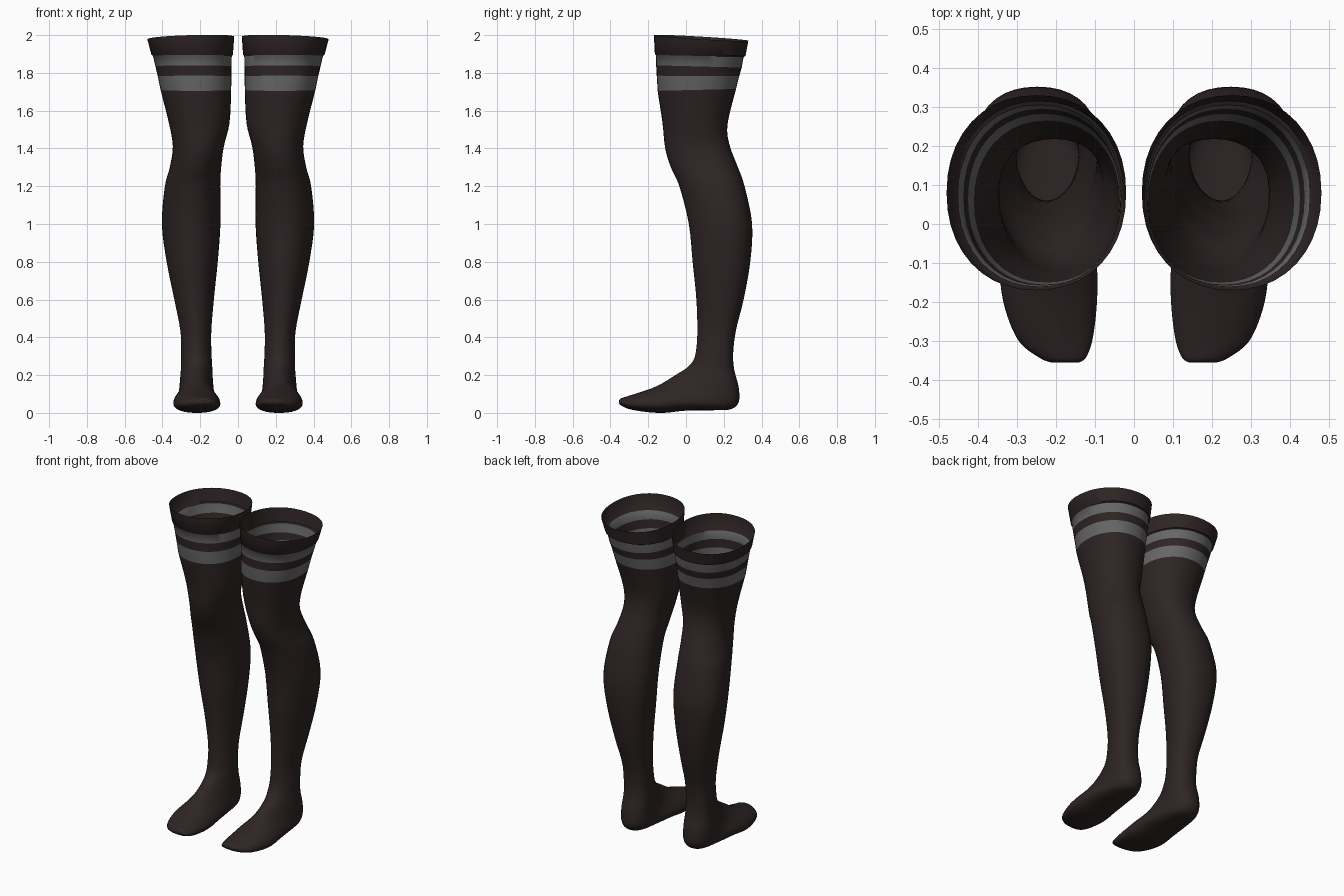
import bpy
import bmesh
from math import cos, sin, pi, copysign
from mathutils import Vector

cube = bpy.data.objects.get("Cube")
if cube:
    bpy.data.objects.remove(cube, do_unlink=True)


def make_material(name, colour):
    mat = bpy.data.materials.new(name)
    mat.use_nodes = True
    mat.diffuse_color = colour
    mat.node_tree.nodes["Principled BSDF"].inputs["Base Color"].default_value = colour
    return mat


dark = make_material("dark brown knit", (0.028, 0.018, 0.018, 1))
grey = make_material("grey stripe", (0.135, 0.135, 0.135, 1))

# Each ring: front y, front z, back y, back z, inner x, outer x
CUFF_RINGS = [
    (-.17, 2, .33, 1.97, .02, .48),
    (-.165, 1.9, .315, 1.89, .027, .458),
    (-.16, 1.895, .305, 1.885, .033, .45),
    (-.158, 1.84, .295, 1.828, .034, .437),
    (-.155, 1.785, .282, 1.783, .035, .425),
    (-.15, 1.705, .265, 1.715, .036, .41),
]
LEG_RINGS = [
    (-.125, 1.54, .22, 1.53, .045, .366),
    (-.11, 1.4, .23, 1.42, .075, .345),
    (-.08, 1.3, .275, 1.3, .09, .36),
    (-.035, 1.2, .31, 1.2, .096, .385),
    (.015, 1, .35, 1, .096, .4),
    (.035, .8, .34, .8, .11, .375),
    (.055, .6, .305, .6, .13, .335),
    (.06, .42, .265, .44, .143, .303),
]
# These rings swing forward from the ankle to the toes
FOOT_RINGS = [
    (.05, .31, .25, .32, .142, .3),
    (.03, .265, .255, .23, .138, .3),
    (0, .235, .278, .14, .135, .305),
    (-.04, .21, .28, .06, .13, .31),
    (-.08, .185, .24, .02, .124, .316),
    (-.12, .16, .15, .014, .114, .326),
    (-.17, .135, 0, .012, .1, .338),
    (-.21, .12, -.12, 0, .096, .339),
    (-.26, .104, -.22, .006, .1, .322),
    (-.31, .088, -.3, .02, .11, .29),
    (-.345, .077, -.342, .038, .125, .24),
    (-.355, .065, -.355, .052, .142, .21),
]
KEYS = [Vector(k) for k in CUFF_RINGS + LEG_RINGS + FOOT_RINGS]
STRIPES = (2, 4)
SIDES = 40
STEPS = 4


def blend(i, t):
    """Smooth curve through the key rings."""
    a, b, c, d = (KEYS[min(max(j, 0), len(KEYS) - 1)] for j in range(i - 1, i + 3))
    return (2 * b + (c - a) * t + (2 * a - 5 * b + 4 * c - d) * t ** 2
            + (3 * b - a - 3 * c + d) * t ** 3) / 2


def soften(v):
    """Slightly squared circle."""
    return copysign(abs(v) ** 0.93, v)


def ring_points(key, egg, tilt, side):
    """Closed section, narrower at the front by the egg factor."""
    fy, fz, by, bz, x_in, x_out = key
    mid_x, half = (x_in + x_out) / 2, (x_out - x_in) / 2
    points = []
    for s in range(SIDES):
        c, w = soften(cos(2 * pi * s / SIDES)), soften(sin(2 * pi * s / SIDES))
        x = half * w * (1 - egg * c)
        y = (fy + by) / 2 + (fy - by) / 2 * c
        z = (fz + bz) / 2 + (fz - bz) / 2 * c - tilt * x
        points.append((side * (mid_x + x), y, z))
    return points


def build_stocking(name, side):
    # Straight segments in the striped cuff, curved ones below it
    sections = []
    last_cuff = len(CUFF_RINGS) - 1
    for i in range(len(KEYS) - 1):
        if i < last_cuff:
            sections.append((KEYS[i], 0, i in STRIPES))
        else:
            for k in range(STEPS):
                t = k / STEPS
                egg = 0.18 * min(1, (i + t - last_cuff) / 5)
                sections.append((blend(i, t), egg, False))
    sections.append((KEYS[-1], 0.18, False))

    bm = bmesh.new()
    previous, striped = None, False
    for n, (key, egg, stripe) in enumerate(sections):
        tilt = 0.03 if n == 0 else 0
        ring = [bm.verts.new(p) for p in ring_points(key, egg, tilt, side)]
        if previous:
            for s in range(SIDES):
                r = (s + 1) % SIDES
                quad = [previous[s], ring[s], ring[r], previous[r]]
                face = bm.faces.new(quad if side > 0 else quad[::-1])
                face.material_index = int(striped)
        previous, striped = ring, stripe
    # Toe tip
    bm.faces.new(previous if side > 0 else previous[::-1])

    mesh = bpy.data.meshes.new(name)
    bm.to_mesh(mesh)
    bm.free()
    mesh.materials.append(dark)
    mesh.materials.append(grey)
    obj = bpy.data.objects.new(name, mesh)
    bpy.context.collection.objects.link(obj)
    return obj


stockings = [build_stocking("left_stocking", 1), build_stocking("right_stocking", -1)]

bpy.ops.object.select_all(action="DESELECT")
for obj in stockings:
    obj.select_set(True)
bpy.context.view_layer.objects.active = stockings[0]
bpy.ops.object.shade_smooth_by_angle(angle=pi / 4)
